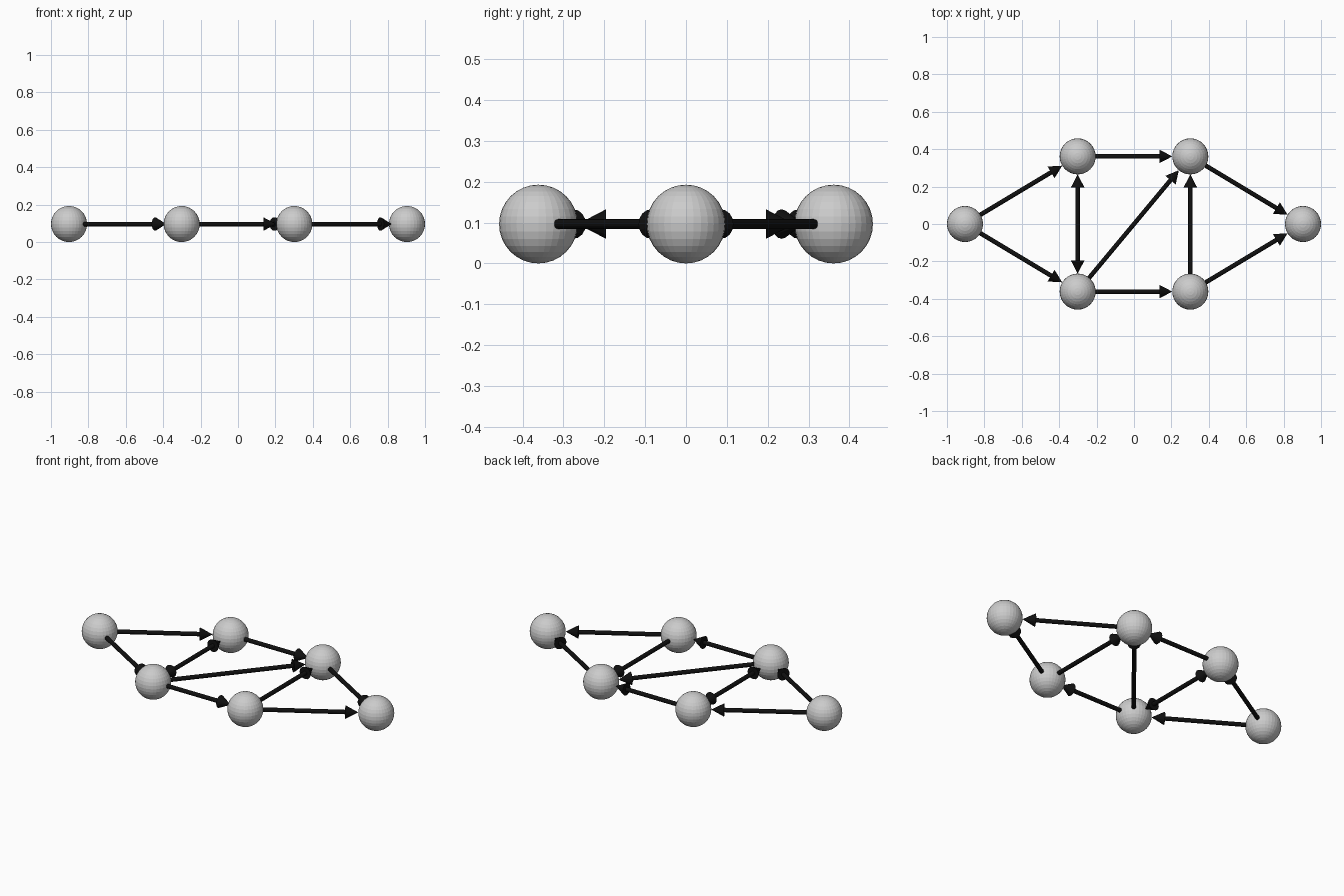
import bpy
from mathutils import Vector

if "Cube" in bpy.data.objects:
    bpy.data.objects.remove(bpy.data.objects["Cube"])

U = 0.3012            # layout unit
R = 0.32 * U          # node radius
SHAFT_R = 0.04 * U
HEAD_R = 0.12 * U
HEAD_L = 0.23 * U

black = bpy.data.materials.new("black")
black.diffuse_color = (0.005, 0.005, 0.005, 1)
black.use_nodes = True
black.node_tree.nodes["Principled BSDF"].inputs["Base Color"].default_value = black.diffuse_color

# Node layout: left tip, two columns of two, right tip
nodes = {
    "left": (-3, 0),
    "back_left": (-1, 1.2),
    "front_left": (-1, -1.2),
    "back_right": (1, 1.2),
    "front_right": (1, -1.2),
    "right": (3, 0),
}
pos = {k: Vector((x * U, y * U, R)) for k, (x, y) in nodes.items()}

# Links: start, end, double headed
links = [
    ("left", "back_left", False),
    ("left", "front_left", False),
    ("back_left", "front_left", True),
    ("back_left", "back_right", False),
    ("front_left", "back_right", False),
    ("front_left", "front_right", False),
    ("front_right", "back_right", False),
    ("back_right", "right", False),
    ("front_right", "right", False),
]


def rod(name, a, b, r1, r2):
    """Cylinder or cone running from a to b."""
    d = b - a
    bpy.ops.mesh.primitive_cone_add(
        vertices=16, radius1=r1, radius2=r2, depth=d.length,
        location=(a + b) / 2, rotation=d.to_track_quat('Z', 'Y').to_euler())
    ob = bpy.context.object
    ob.name = name
    ob.data.materials.append(black)
    return ob


# Ball nodes
for name, p in pos.items():
    bpy.ops.mesh.primitive_uv_sphere_add(segments=32, ring_count=16, radius=R, location=p)
    bpy.context.object.name = "node_" + name

# Arrows stretched between ball surfaces
for start, end, double in links:
    d = (pos[end] - pos[start]).normalized()
    a = pos[start] + d * R
    b = pos[end] - d * R
    tag = start + "_to_" + end
    shaft_start = a + d * HEAD_L if double else a - d * 0.002
    rod("shaft_" + tag, shaft_start, b - d * HEAD_L, SHAFT_R, SHAFT_R)
    rod("arrowhead_" + tag, b - d * HEAD_L, b, HEAD_R, 0)
    if double:
        rod("arrowhead_back_" + tag, shaft_start, a, HEAD_R, 0)
